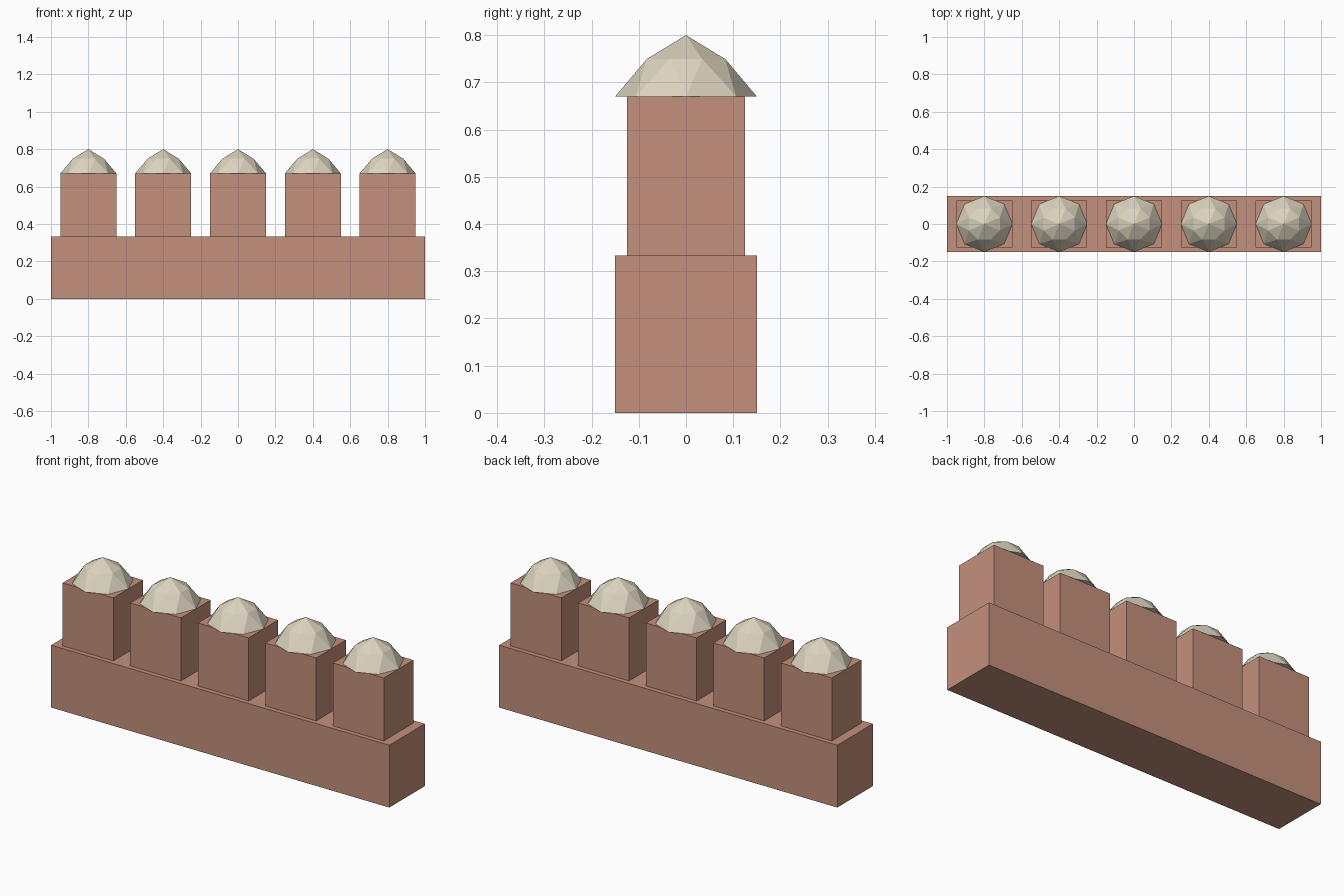
import bpy, bmesh
from math import cos, sin, pi

if "Cube" in bpy.data.objects:
    bpy.data.objects.remove(bpy.data.objects["Cube"])


def material(name, rgb):
    m = bpy.data.materials.new(name)
    m.diffuse_color = (*rgb, 1)
    m.use_nodes = True
    m.node_tree.nodes["Principled BSDF"].inputs["Base Color"].default_value = m.diffuse_color
    return m


CLAY = material("clay", (0.55, 0.28, 0.20))
STONE = material("stone", (0.72, 0.66, 0.52))


def add_object(name, bm, mat):
    bmesh.ops.recalc_face_normals(bm, faces=bm.faces[:])
    me = bpy.data.meshes.new(name)
    bm.to_mesh(me)
    bm.free()
    me.materials.append(mat)
    ob = bpy.data.objects.new(name, me)
    bpy.context.collection.objects.link(ob)
    return ob


def box(name, size, x, z0):
    bm = bmesh.new()
    bmesh.ops.create_cube(bm, size=1)
    bmesh.ops.scale(bm, vec=size, verts=bm.verts)
    bmesh.ops.translate(bm, vec=(x, 0, z0 + size[2] / 2), verts=bm.verts)
    return add_object(name, bm, CLAY)


def dome(name, x, z0, radius, height, n=8):
    """Faceted cap: rim, staggered upper ring and apex."""
    bm = bmesh.new()

    def ring(r, z, turn):
        return [bm.verts.new((x + r * cos(2 * pi * (i + turn) / n),
                              r * sin(2 * pi * (i + turn) / n), z))
                for i in range(n)]

    rim = ring(radius, z0, 0)
    upper = ring(radius * 0.6, z0 + height * 0.61, 0.5)
    apex = bm.verts.new((x, 0, z0 + height))
    for i in range(n):
        j = (i + 1) % n
        bm.faces.new((rim[i], rim[j], upper[i]))
        bm.faces.new((rim[j], upper[j], upper[i]))
        bm.faces.new((upper[i], upper[j], apex))
    bm.faces.new(rim[::-1])
    return add_object(name, bm, STONE)


# Long wall base
box("wall_base", (2.0, 0.3, 0.3333), 0, 0)

# Row of raised blocks, each with a faceted cap
for k in range(5):
    x = -0.8 + 0.4 * k
    box(f"wall_block_{k + 1}", (0.3, 0.25, 0.3367), x, 0.3333)
    dome(f"block_cap_{k + 1}", x, 0.67, 0.15, 0.13)
